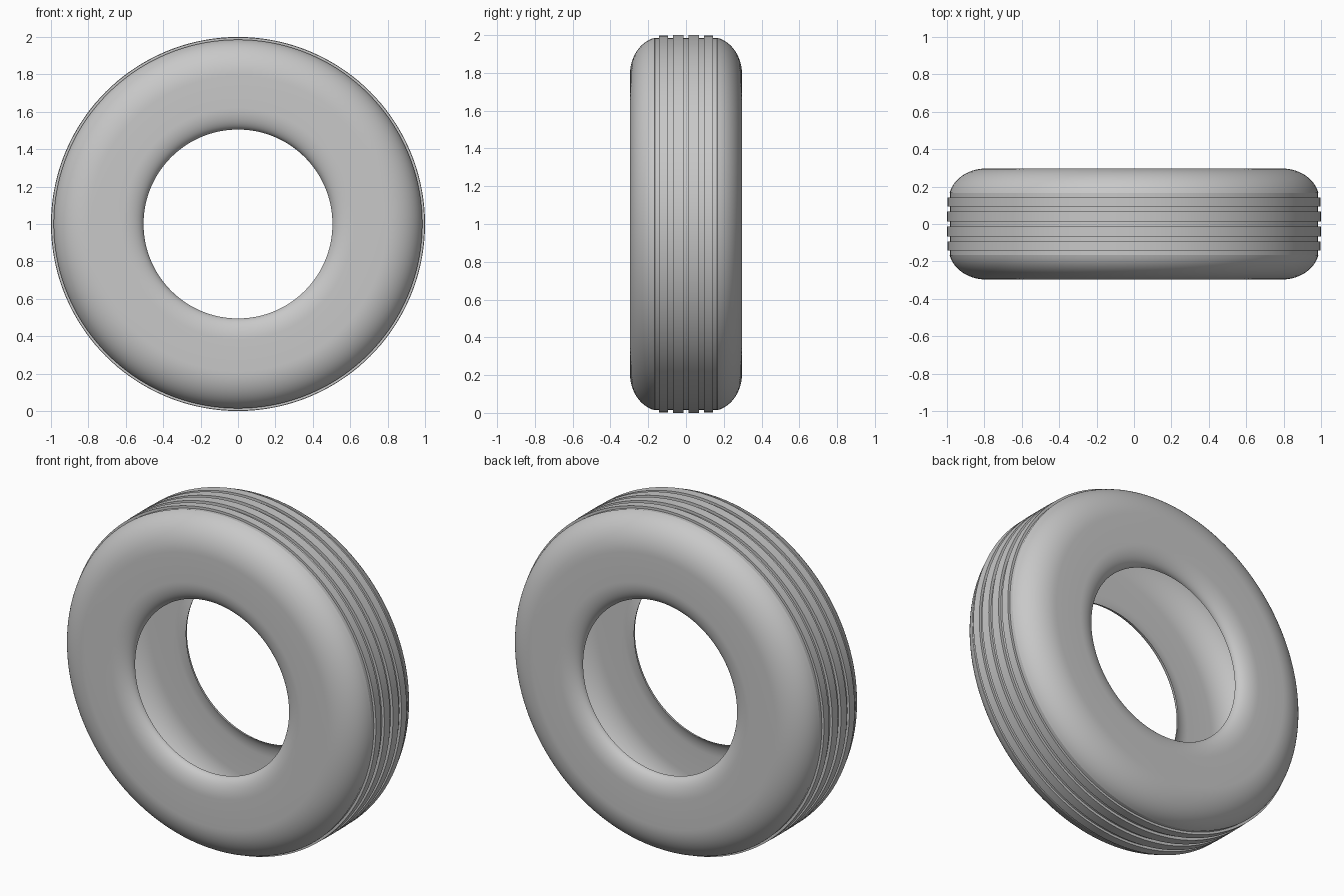
import bpy
import bmesh
from math import sin, cos, pi, radians
from mathutils import Vector, Matrix

cube = bpy.data.objects.get("Cube")
if cube:
    bpy.data.objects.remove(cube, do_unlink=True)

STEPS = 144          # segments around the axle
HALF_WIDTH = 0.297
GROOVE = 0.984       # groove floor radius


def arc(cy, cr, ry, rr, start, end, count):
    """Elliptical arc of (y, radius) points."""
    angles = [radians(start + (end - start) * i / count) for i in range(count + 1)]
    return [(cy + ry * cos(a), cr + rr * sin(a)) for a in angles]


# Tread half: flat ribs separated by shallow square grooves
half = [(0, GROOVE)]
for inner, outer, radius in ((0.013, 0.068, 1.0), (0.094, 0.143, 0.998)):
    half += [(inner, GROOVE), (inner, radius), (outer, radius), (outer, GROOVE)]

# Shoulder, flat sidewall and rounded bead, open toward the axle
half += [(0.165, GROOVE)]
half += arc(HALF_WIDTH - 0.165, 0.79, 0.165, 0.2, 78, 0, 14)
half += arc(HALF_WIDTH - 0.062, 0.62, 0.062, 0.115, 0, -90, 12)
profile = [(-y, r) for y, r in reversed(half[1:])] + half

# Revolve the section around the axle
bm = bmesh.new()
ring = [bm.verts.new((0, y, r)) for y, r in profile]
edges = [bm.edges.new(pair) for pair in zip(ring, ring[1:])]
bmesh.ops.spin(bm, geom=ring + edges, cent=(0, 0, 0), axis=(0, 1, 0),
               angle=2 * pi, steps=STEPS, use_duplicate=False)
bmesh.ops.remove_doubles(bm, verts=bm.verts, dist=0.0005)

# Make the outside of the casing face outward
bm.normal_update()
front = min(bm.faces, key=lambda f: f.calc_center_median().y)
if front.normal.y > 0:
    bmesh.ops.reverse_faces(bm, faces=bm.faces)
bmesh.ops.transform(bm, matrix=Matrix.Translation(Vector((0, 0, 1))), verts=bm.verts)

mesh = bpy.data.meshes.new("tire")
bm.to_mesh(mesh)
bm.free()
tire = bpy.data.objects.new("tire", mesh)
bpy.context.collection.objects.link(tire)

# Plain grey rubber
grey = (0.58, 0.58, 0.58, 1)
rubber = bpy.data.materials.new("grey rubber")
rubber.use_nodes = True
rubber.diffuse_color = grey
rubber.node_tree.nodes["Principled BSDF"].inputs["Base Color"].default_value = grey
mesh.materials.append(rubber)

bpy.ops.object.select_all(action="DESELECT")
tire.select_set(True)
bpy.context.view_layer.objects.active = tire
bpy.ops.object.shade_smooth_by_angle(angle=radians(35))
